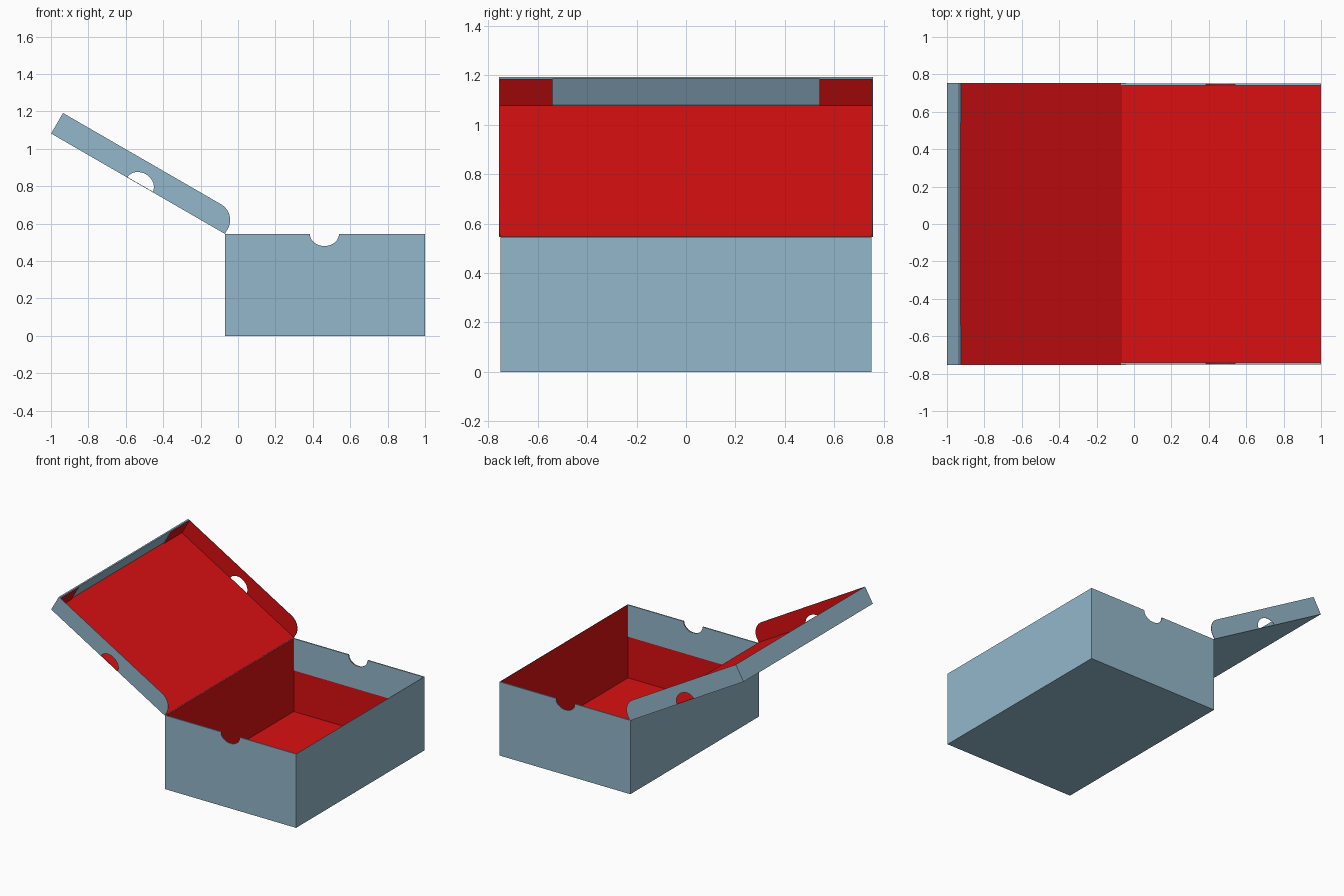
import bpy, bmesh, math
from mathutils import Vector

if "Cube" in bpy.data.objects:
    bpy.data.objects.remove(bpy.data.objects["Cube"])


def material(name, rgb):
    m = bpy.data.materials.new(name)
    m.use_nodes = True
    m.diffuse_color = (*rgb, 1)
    m.node_tree.nodes["Principled BSDF"].inputs["Base Color"].default_value = (*rgb, 1)
    return m


BLUE = material("pale blue card", (0.29, 0.475, 0.59))
RED = material("red lining", (0.70, 0.005, 0.006))

CARD = 0.003                                    # card thickness
X0, X1, HALF, TOP = -0.07, 1.0, 0.75, 0.545     # tray
LENGTH, RIM, LID_HALF = 1.073, 0.127, 0.755     # lid
GAP = 0.009                                     # between folded layers
NOTCH_W, NOTCH_D = 0.078, 0.065

X, Y, Z = Vector((1, 0, 0)), Vector((0, 1, 0)), Vector((0, 0, 1))
TILT = math.radians(30)
U = Vector((-math.cos(TILT), 0, math.sin(TILT)))    # along the lid, from the hinge
V = Vector((math.sin(TILT), 0, math.cos(TILT)))     # up the lid rim
HINGE = Vector((X0, 0, TOP))


def panel(name, outline, origin, a, b, outward):
    """Sheet of card: blue on the outward side, red on the other."""
    bm = bmesh.new()
    verts = [bm.verts.new(origin + a * p + b * q) for p, q in outline]
    face = bm.faces.new(verts)
    new = bmesh.ops.extrude_face_region(bm, geom=[face], use_keep_orig=True)["geom"]
    moved = [g for g in new if isinstance(g, bmesh.types.BMVert)]
    bmesh.ops.translate(bm, verts=moved, vec=-outward * CARD)
    bmesh.ops.recalc_face_normals(bm, faces=bm.faces)
    for f in bm.faces:
        f.material_index = 1 if f.normal.dot(outward) < -0.9 else 0
    mesh = bpy.data.meshes.new(name)
    bm.to_mesh(mesh)
    bm.free()
    mesh.materials.append(BLUE)
    mesh.materials.append(RED)
    obj = bpy.data.objects.new(name, mesh)
    bpy.context.collection.objects.link(obj)
    return obj


def rect(a0, a1, b0, b1):
    return [(a0, b0), (a1, b0), (a1, b1), (a0, b1)]


def notch(centre, edge, depth, n=20):
    """Half-round thumb cut, running from low to high along an edge."""
    return [(centre - NOTCH_W * math.cos(math.pi * i / n),
             edge + depth * math.sin(math.pi * i / n)) for i in range(n + 1)]


# Tray floor and the two long walls
O = Vector((0, 0, 0))
panel("tray_floor", rect(X0, X1, -HALF, HALF), O, X, Y, -Z)
panel("tray_hinge_wall", rect(-HALF, HALF, 0, TOP), X * X0, Y, Z, -X)
panel("tray_opening_wall", rect(-HALF, HALF, 0, TOP), X * X1, Y, Z, X)

# Tray end walls, each folded over the top into a short inner flap
MID = (X0 + X1) / 2 - 0.003
tray_cut = notch(MID, TOP, -NOTCH_D)
for side, s in (("front", -1), ("back", 1)):
    out = Y * s
    for part, y, z0, facing in (("wall", HALF, 0, out), ("inner_flap", HALF - GAP, TOP - 0.235, -out)):
        outline = [(X1, TOP), (X1, z0), (X0, z0), (X0, TOP)] + tray_cut
        panel(f"tray_{side}_{part}", outline, out * y, X, Z, facing)
    for i, (a, b) in enumerate(((X0, MID - NOTCH_W), (MID + NOTCH_W, X1))):
        panel(f"tray_{side}_fold_{i + 1}", rect(a, b, HALF - GAP, HALF), Z * TOP, X, out, Z)

# Lid top sheet and its doubled closing edge
panel("lid_sheet", rect(0, LENGTH, -LID_HALF, LID_HALF), HINGE, U, Y, -V)
edge = rect(-LID_HALF, LID_HALF, 0, RIM)
inner = rect(-LID_HALF + CARD, LID_HALF - CARD, CARD, RIM)
panel("lid_edge_outer", edge, HINGE + U * LENGTH, Y, V, U)
panel("lid_edge_inner", inner, HINGE + U * (LENGTH - GAP), Y, V, -U)
panel("lid_edge_fold", rect(-LID_HALF, LID_HALF, LENGTH - GAP, LENGTH), HINGE + V * RIM, Y, U, V)

# Lid side flaps with rounded hinge corner, and their corner tabs
R = RIM - 0.03
corner = [(R - R * math.sin(t), 0.03 + R * math.cos(t))
          for t in (math.pi / 2 * i / 14 for i in range(15))]
END = LENGTH - CARD
flap = [(0, 0)] + notch(0.525, 0, NOTCH_D) + [(END, 0), (END, RIM)] + corner
for side, s in (("front", -1), ("back", 1)):
    out = Y * s
    panel(f"lid_{side}_flap", flap, HINGE + out * LID_HALF, U, V, out)
    panel(f"lid_{side}_corner_tab", rect(0.54, LID_HALF - CARD, CARD, RIM),
          HINGE + U * (LENGTH - GAP - CARD), out, V, U)
